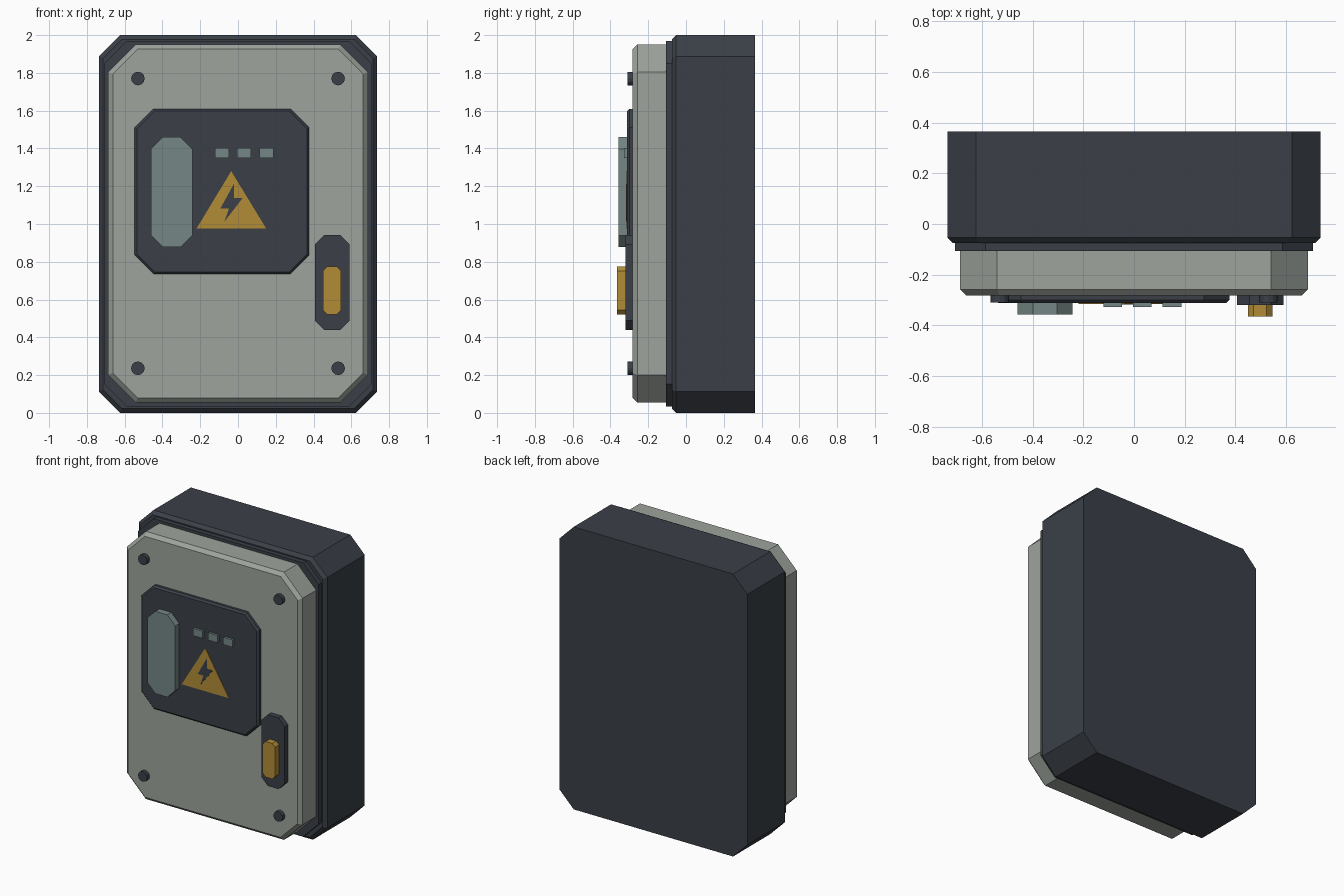
import bpy, bmesh

cube = bpy.data.objects.get("Cube")
if cube:
    bpy.data.objects.remove(cube, do_unlink=True)


def material(name, rgb):
    m = bpy.data.materials.new(name)
    m.use_nodes = True
    m.diffuse_color = (*rgb, 1)
    bsdf = next(n for n in m.node_tree.nodes if n.type == "BSDF_PRINCIPLED")
    bsdf.inputs["Base Color"].default_value = (*rgb, 1)
    return m


dark = material("charcoal", (0.043, 0.051, 0.064))
grey = material("warm grey", (0.34, 0.37, 0.335))
teal = material("grey teal", (0.178, 0.242, 0.235))
amber = material("amber", (0.445, 0.262, 0.038))


def loft(name, rings, mat):
    """Closed solid through rings of (outline, y), ordered back to front."""
    bm = bmesh.new()
    loops = [[bm.verts.new((x, y, z)) for x, z in outline] for outline, y in rings]
    for a, b in zip(loops, loops[1:]):
        for i in range(len(a)):
            j = (i + 1) % len(a)
            bm.faces.new((a[i], a[j], b[j], b[i]))
    bm.faces.new(loops[0])
    bm.faces.new(loops[-1])
    bmesh.ops.recalc_face_normals(bm, faces=bm.faces)
    mesh = bpy.data.meshes.new(name)
    bm.to_mesh(mesh)
    bm.free()
    mesh.materials.append(mat)
    obj = bpy.data.objects.new(name, mesh)
    bpy.context.collection.objects.link(obj)
    return obj


def octagon(x0, x1, z0, z1, c, inset=0):
    """Rectangle with clipped corners, optionally shrunk evenly."""
    x0, x1, z0, z1 = x0 + inset, x1 - inset, z0 + inset, z1 - inset
    c -= inset * 0.586
    return [(x0 + c, z0), (x1 - c, z0), (x1, z0 + c), (x1, z1 - c),
            (x1 - c, z1), (x0 + c, z1), (x0, z1 - c), (x0, z0 + c)]


def slab(name, box, c, back, front, mat, bevel=0):
    rings = [(octagon(*box, c), back), (octagon(*box, c), front + bevel)]
    if bevel:
        rings.append((octagon(*box, c, bevel), front))
    return loft(name, rings, mat)


# Enclosure: rear box, seal and door
slab("rear_box", (-0.737, 0.737, 0, 2), 0.113, 0.365, -0.075, dark, 0.022)
slab("door_seal", (-0.707, 0.707, 0.033, 1.97), 0.12, -0.07, -0.107, dark)
slab("door", (-0.687, 0.687, 0.055, 1.95), 0.146, -0.1, -0.282, grey, 0.024)

# Control panel with window and indicator lights
slab("control_panel", (-0.547, 0.377, 0.735, 1.61), 0.1, -0.275, -0.312, dark, 0.012)
slab("panel_window", (-0.46, -0.242, 0.877, 1.46), 0.062, -0.305, -0.357, teal)
for i in range(3):
    x = -0.084 + 0.117 * i
    loft(f"indicator_{i + 1}",
         [([(x - 0.037, 1.35), (x + 0.037, 1.35), (x + 0.037, 1.402), (x - 0.037, 1.402)], y)
          for y in (-0.305, -0.328)], teal)

# Warning triangle and its lightning bolt
triangle = [(-0.22, 0.975), (0.15, 0.975), (-0.036, 1.28)]
bolt = [(-0.022, 1.212), (-0.022, 1.137), (0.024, 1.137),
        (-0.072, 1.012), (-0.048, 1.083), (-0.093, 1.083)]
loft("warning_triangle", [(triangle, -0.309), (triangle, -0.316)], amber)
loft("warning_bolt", [(bolt, -0.311), (bolt, -0.318)], dark)

# Latch
slab("latch_plate", (0.407, 0.59, 0.438, 0.942), 0.05, -0.275, -0.32, dark)
slab("latch_handle", (0.45, 0.546, 0.522, 0.774), 0.022, -0.315, -0.366, amber)

# Corner screws
for side, x in (("right", -0.53), ("left", 0.53)):
    for level, z in (("lower", 0.236), ("upper", 1.77)):
        bpy.ops.mesh.primitive_cylinder_add(vertices=12, radius=0.036, depth=0.04,
                                            location=(x, -0.29, z), rotation=(1.5708, 0, 0))
        screw = bpy.context.object
        screw.name = f"screw_{level}_{side}"
        screw.data.materials.append(dark)
